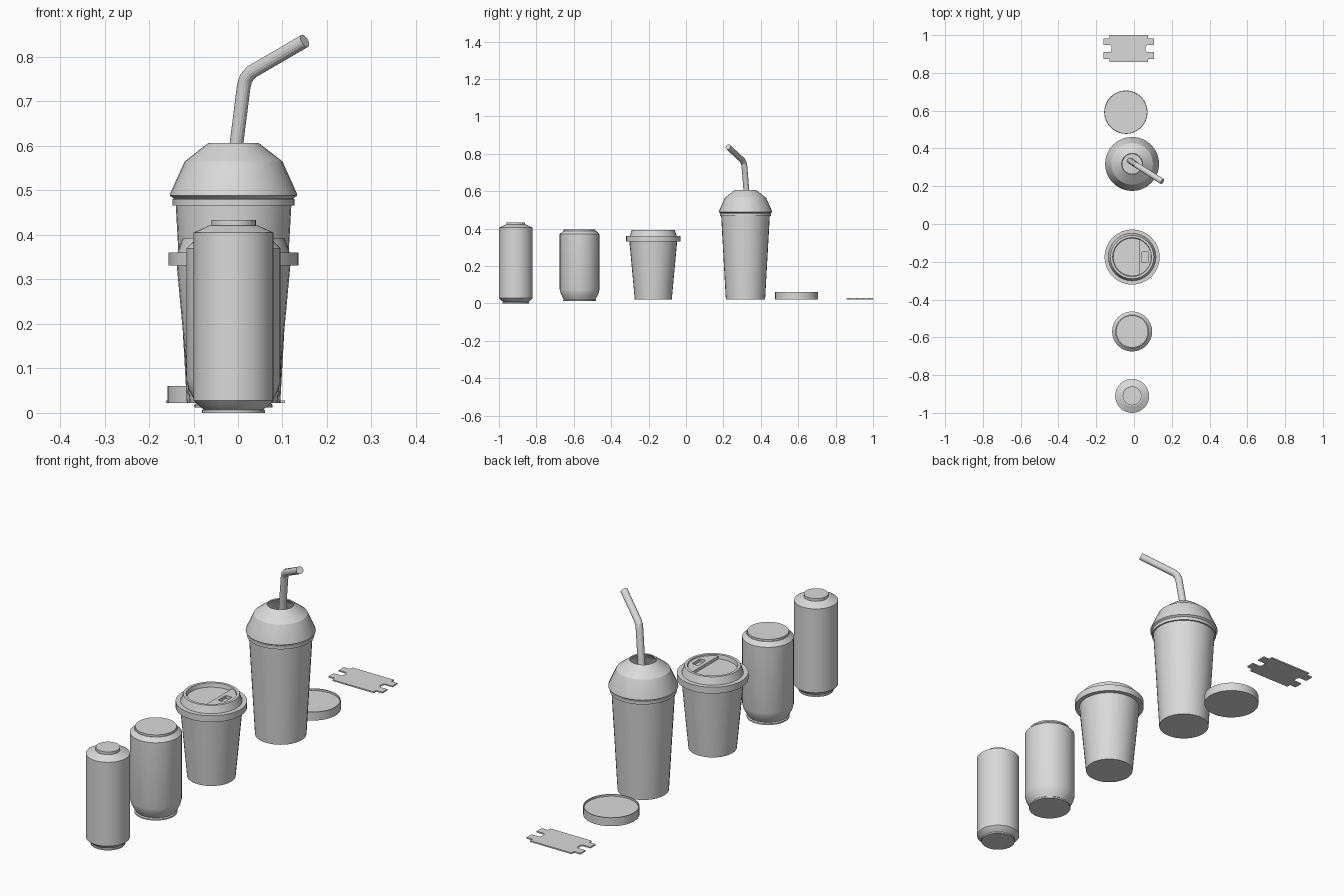
import bpy, bmesh, math
from mathutils import Vector

if "Cube" in bpy.data.objects:
    bpy.data.objects.remove(bpy.data.objects["Cube"], do_unlink=True)

GREY = (0.7, 0.7, 0.7, 1)
mat = bpy.data.materials.new("plain_grey")
mat.use_nodes = True
mat.diffuse_color = GREY
mat.node_tree.nodes["Principled BSDF"].inputs["Base Color"].default_value = GREY
SIDES = 32
FLOOR = 0.022


def finish(ob):
    ob.data.materials.clear()
    ob.data.materials.append(mat)
    bpy.ops.object.select_all(action='DESELECT')
    ob.select_set(True)
    bpy.context.view_layer.objects.active = ob
    bpy.ops.object.shade_smooth_by_angle(angle=math.radians(20))
    return ob


def skin(name, rings, closed=False):
    """Bridge a list of point rings, then cap the ends or join them."""
    bm = bmesh.new()
    loops = [[bm.verts.new(p) for p in ring] for ring in rings]
    pairs = list(zip(loops, loops[1:]))
    if closed:
        pairs.append((loops[-1], loops[0]))
    else:
        bm.faces.new(loops[0][::-1])
        bm.faces.new(loops[-1])
    for a, b in pairs:
        for i in range(len(a)):
            j = (i + 1) % len(a)
            bm.faces.new((a[i], a[j], b[j], b[i]))
    bmesh.ops.recalc_face_normals(bm, faces=bm.faces)
    me = bpy.data.meshes.new(name)
    bm.to_mesh(me)
    bm.free()
    ob = bpy.data.objects.new(name, me)
    bpy.context.collection.objects.link(ob)
    return finish(ob)


def lathe(name, x, y, profile, closed=False):
    """Turn (radius, height) points about a vertical axis."""
    turn = [2 * math.pi * i / SIDES for i in range(SIDES)]
    return skin(name, [[(x + r * math.cos(a), y + r * math.sin(a), z) for a in turn]
                       for r, z in profile], closed)


def plate(name, x, y, z0, z1, outlines):
    """Extrude flat outlines; inner outlines become holes."""
    cu = bpy.data.curves.new(name, 'CURVE')
    cu.dimensions = '2D'
    cu.fill_mode = 'BOTH'
    cu.extrude = (z1 - z0) / 2
    for pts in outlines:
        sp = cu.splines.new('POLY')
        sp.points.add(len(pts) - 1)
        for p, (px, py) in zip(sp.points, pts):
            p.co = (px, py, 0, 1)
        sp.use_cyclic_u = True
    ob = bpy.data.objects.new(name, cu)
    ob.location = (x, y, (z0 + z1) / 2)
    bpy.context.collection.objects.link(ob)
    bpy.ops.object.select_all(action='DESELECT')
    ob.select_set(True)
    bpy.context.view_layer.objects.active = ob
    bpy.ops.object.convert(target='MESH')
    return finish(bpy.context.object)


def tube(name, path, radius):
    """Round rod following a path, with mitred bends."""
    pts = [Vector(p) for p in path]
    rings = []
    for i, p in enumerate(pts):
        before = (p - pts[max(i - 1, 0)]).normalized()
        after = (pts[min(i + 1, len(pts) - 1)] - p).normalized()
        d = (before + after).normalized()
        u = d.cross(Vector((0.5, 0.85, 0))).normalized()
        v = d.cross(u)
        rings.append([p + radius * (u * math.cos(a) + v * math.sin(a))
                      for a in (2 * math.pi * k / 16 for k in range(16))])
    return skin(name, rings)


CX = -0.01

# Slim can
lathe("slim_can", CX, -0.91, [
    (0.071, 0), (0.071, 0.006), (0.067, 0.008), (0.076, 0.014), (0.09, 0.028),
    (0.09, 0.405), (0.055, 0.421), (0.05, 0.421), (0.05, 0.433)])

# Wide can
lathe("wide_can", CX, -0.569, [
    (0.088, 0.012), (0.088, 0.018), (0.084, 0.022), (0.09, 0.032), (0.101, 0.053),
    (0.106, 0.073), (0.106, 0.37), (0.088, 0.387), (0.085, 0.387), (0.085, 0.396)])

# Hot drink cup and its lid, with a sunken top
CUP_Y = -0.175
lathe("hot_cup", CX, CUP_Y, [(0.099, FLOOR), (0.128, 0.335)])
lathe("hot_cup_lid", CX, CUP_Y, [
    (0.126, 0.331), (0.146, 0.331), (0.146, 0.36), (0.126, 0.36),
    (0.115, 0.392), (0.103, 0.392), (0.1, 0.374)])

# Raised sipping ledge with a slot
chord, reach = 0.036, 0.101
half = math.acos(chord / reach)
arc = [(reach * math.cos(a), reach * math.sin(a))
       for a in (half * (k / 8 - 1) for k in range(17))]
slot = [(0.053, -0.028), (0.083, -0.028), (0.083, 0.028), (0.053, 0.028)]
plate("sipping_ledge", CX, CUP_Y, 0.37, 0.387, [arc, slot])

# Cold drink cup, open domed lid and bent straw
COLD_Y = 0.318
lathe("cold_cup", CX, COLD_Y, [(0.105, FLOOR), (0.13, 0.468)])
lathe("dome_lid", CX, COLD_Y, [
    (0.126, 0.466), (0.137, 0.466), (0.137, 0.48), (0.134, 0.482), (0.143, 0.488),
    (0.142, 0.494), (0.11, 0.565), (0.056, 0.607),
    (0.052, 0.604), (0.106, 0.562), (0.136, 0.492), (0.126, 0.476)], closed=True)
tube("straw", [(-0.023, 0.336, 0.45), (0.013, 0.312, 0.735), (0.018, 0.308, 0.752),
               (0.03, 0.301, 0.766), (0.15, 0.225, 0.836)], 0.0155)

# Shallow round cap with a thin rim
lathe("round_cap", -0.043, 0.592, [
    (0.115, FLOOR), (0.115, 0.06), (0.111, 0.06), (0.111, 0.052)])

# Flat sleeve card with two tabs at each end
quarter = [(0.09, 0.009), (0.096, 0.018), (0.1335, 0.018), (0.1335, 0.054),
           (0.103, 0.054), (0.103, 0.0715)]
right = [(x, -y) for x, y in reversed(quarter)] + quarter
plate("sleeve_card", -0.028, 0.9285, FLOOR, 0.028,
      [right + [(-x, -y) for x, y in right]])
